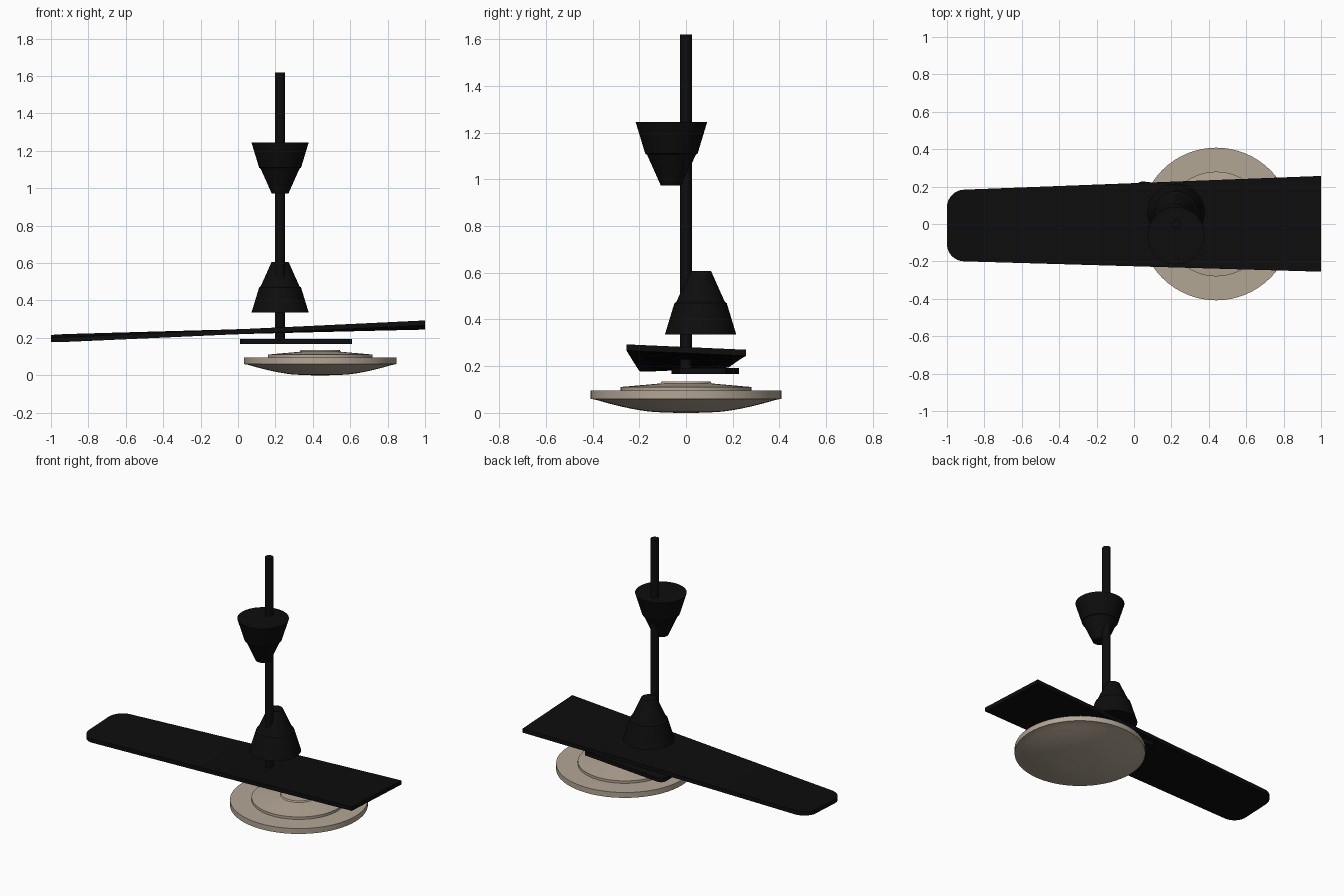
import bpy, bmesh, math

cube = bpy.data.objects.get("Cube")
if cube:
    bpy.data.objects.remove(cube, do_unlink=True)


def material(name, rgb):
    m = bpy.data.materials.new(name)
    m.use_nodes = True
    m.diffuse_color = (*rgb, 1)
    bsdf = m.node_tree.nodes["Principled BSDF"]
    bsdf.inputs["Base Color"].default_value = (*rgb, 1)
    bsdf.inputs["Roughness"].default_value = 0.6
    return m


black = material("matte_black", (0.004, 0.004, 0.004))
beige = material("warm_beige", (0.45, 0.38, 0.30))


def finish(name, bm, mat, smooth=True):
    bmesh.ops.recalc_face_normals(bm, faces=bm.faces)
    mesh = bpy.data.meshes.new(name)
    bm.to_mesh(mesh)
    bm.free()
    mesh.materials.append(mat)
    ob = bpy.data.objects.new(name, mesh)
    bpy.context.collection.objects.link(ob)
    if smooth:
        bpy.ops.object.select_all(action='DESELECT')
        ob.select_set(True)
        bpy.context.view_layer.objects.active = ob
        bpy.ops.object.shade_smooth_by_angle(angle=math.radians(30))
    return ob


def turned(name, profile, x, y, mat, sides=48):
    """Closed solid of revolution from (radius, z) points."""
    bm = bmesh.new()
    rings = []
    for r, z in profile:
        ring = []
        for i in range(sides):
            a = math.tau * i / sides
            ring.append(bm.verts.new((x + r * math.cos(a), y + r * math.sin(a), z)))
        rings.append(ring)
    for lo, hi in zip(rings, rings[1:]):
        for i in range(sides):
            j = (i + 1) % sides
            bm.faces.new((lo[i], lo[j], hi[j], hi[i]))
    bm.faces.new(rings[0])
    bm.faces.new(rings[-1])
    return finish(name, bm, mat)


def loft_plate(name, sections, thick, height, mat):
    """Thin plate from (x, y_back, y_front) sections; height(x, y) is its mid surface."""
    bm = bmesh.new()
    loops = []
    for x, back, front in sections:
        loops.append([bm.verts.new((x, y, height(x, y) + s * thick / 2))
                      for y, s in ((front, -1), (back, -1), (back, 1), (front, 1))])
    for a, b in zip(loops, loops[1:]):
        for i in range(4):
            j = (i + 1) % 4
            bm.faces.new((a[i], a[j], b[j], b[i]))
    bm.faces.new(loops[0])
    bm.faces.new(loops[-1])
    return finish(name, bm, mat)


def rounded_sections(x0, x1, start, end, radius, steps=8, spans=16):
    """Tapered outline with rounded corners at the x0 end."""
    xs = [x0 + radius * (1 - math.cos(math.pi / 2 * i / steps)) for i in range(steps)]
    xs += [x0 + radius + (x1 - x0 - radius) * i / spans for i in range(spans + 1)]
    out = []
    for x in xs:
        t = (x - x0) / (x1 - x0)
        d = max(0, 1 - (x - x0) / radius)
        inset = radius * (1 - math.sqrt(1 - d * d))
        back = start[0] + (end[0] - start[0]) * t - inset
        front = start[1] + (end[1] - start[1]) * t + inset
        out.append((x, back, front))
    return out


ROD_X = 0.225

# Hanging rod
turned("down_rod", [(0.026, 0.17), (0.026, 1.62)], ROD_X, 0, black, 24)

# Ceiling canopy and motor cover share one stepped cone, flipped
cone = [(0.153, 0), (0.112, 0.135), (0.104, 0.14), (0.045, 0.272)]
turned("ceiling_canopy", [(r, 1.245 - z) for r, z in cone], ROD_X, -0.0625, black)
turned("motor_cover", [(r, 0.335 + z) for r, z in cone], ROD_X, 0.0625, black)

# Twisted, tapered blade
loft_plate("blade", rounded_sections(-1, 1, (0.18, -0.197), (0.257, -0.255), 0.09),
           0.026, lambda x, y: 0.233 + 0.036 * x - 0.045 * x * y, black)

# Mounting plate under the blade
loft_plate("mounting_plate", rounded_sections(0.01, 0.61, (0.231, -0.065), (0.17, -0.03), 0.04),
           0.026, lambda x, y: 0.18, black)

# Lamp: shallow bowl, rim and stepped top
bowl = []
for i in range(13):
    t = i / 12
    bowl.append((0.12 + 0.265 * t, 0.003 + 0.053 * t ** 1.5))
lamp = [(0.04, 0)] + bowl + [(0.408, 0.06), (0.408, 0.095), (0.28, 0.095), (0.28, 0.111),
                             (0.11, 0.126), (0.105, 0.134)]
turned("lamp", lamp, 0.44, 0, beige, 64)
